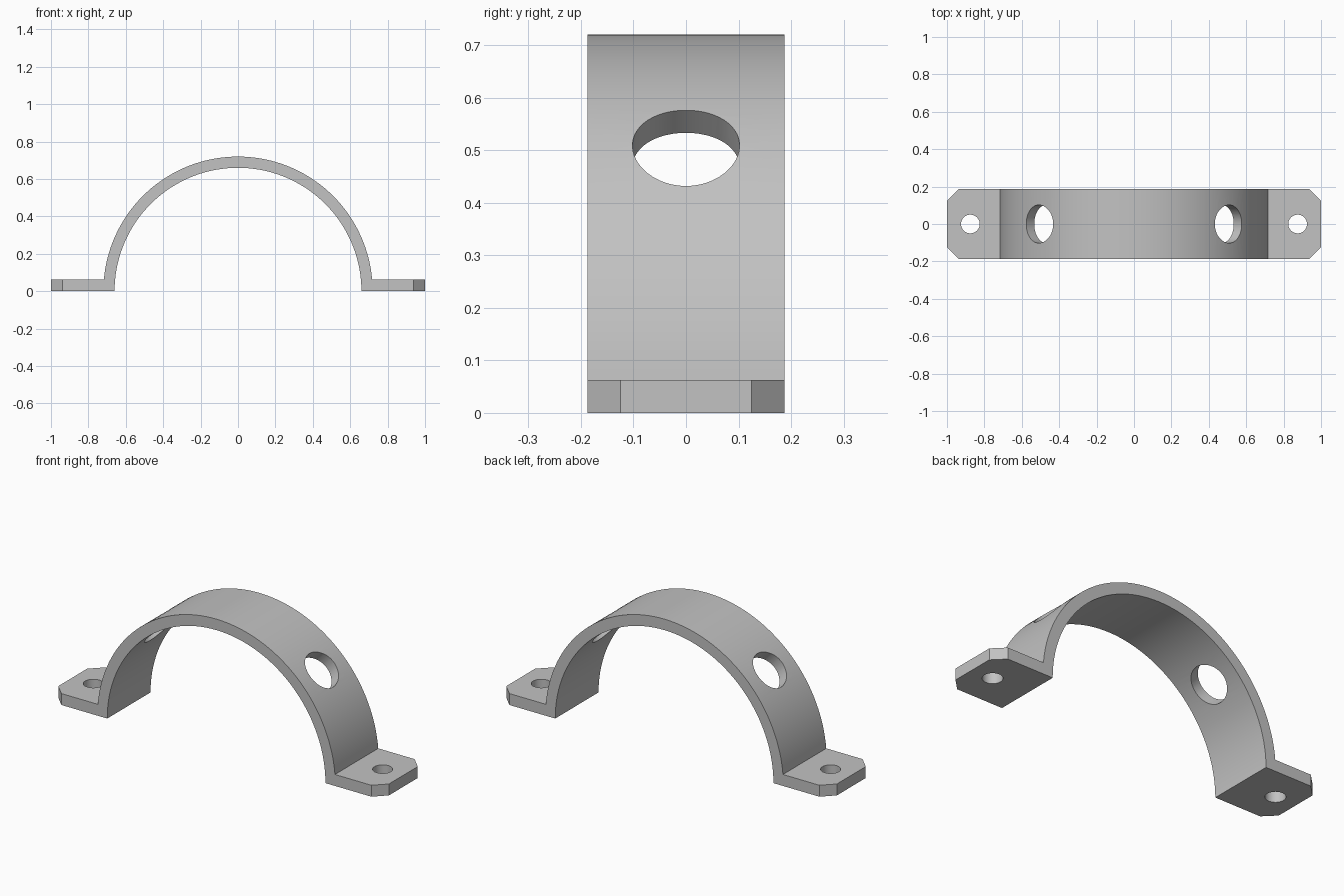
import bpy, bmesh, math
from mathutils import Matrix, Vector

if "Cube" in bpy.data.objects:
    bpy.data.objects.remove(bpy.data.objects["Cube"])

R_OUT, R_IN = 0.72, 0.66      # arch radii
HALF_W = 0.187                # half of the strap width
TAB_H, CHAMFER = 0.0625, 0.0625
SEGS = 72

metal = bpy.data.materials.new("grey metal")
metal.diffuse_color = (0.54, 0.54, 0.54, 1)
metal.use_nodes = True
metal.node_tree.nodes["Principled BSDF"].inputs["Base Color"].default_value = metal.diffuse_color


def arc(radius, a0, a1):
    return [(radius * math.cos(a0 + (a1 - a0) * i / SEGS),
             radius * math.sin(a0 + (a1 - a0) * i / SEGS)) for i in range(SEGS + 1)]


def new_object(name, bm):
    mesh = bpy.data.meshes.new(name)
    bm.to_mesh(mesh)
    bm.free()
    ob = bpy.data.objects.new(name, mesh)
    bpy.context.collection.objects.link(ob)
    return ob


def hole_cutter(name, radius, center, tilt):
    bm = bmesh.new()
    bmesh.ops.create_cone(bm, cap_ends=True, segments=48, radius1=radius, radius2=radius,
                          depth=0.3, matrix=Matrix.Translation(center) @ Matrix.Rotation(tilt, 4, 'Y'))
    ob = new_object(name, bm)
    ob.hide_render = True
    return ob


# Strap side profile: outer arch, left tab, inner arch, right tab
a = math.asin(TAB_H / R_OUT)
profile = (arc(R_OUT, a, math.pi - a) + [(-1, TAB_H), (-1, 0)]
           + arc(R_IN, math.pi, 0) + [(1, 0), (1, TAB_H)])
bm = bmesh.new()
face = bm.faces.new([bm.verts.new((x, -HALF_W, z)) for x, z in profile])
ext = bmesh.ops.extrude_face_region(bm, geom=[face])
bmesh.ops.translate(bm, vec=(0, 2 * HALF_W, 0),
                    verts=[g for g in ext["geom"] if isinstance(g, bmesh.types.BMVert)])

# Chamfered outer corners of the tabs
corners = [e for e in bm.edges if all(abs(v.co.x) > 0.99 for v in e.verts)
           and abs(e.verts[0].co.y - e.verts[1].co.y) < 1e-4]
bmesh.ops.bevel(bm, geom=corners, offset=CHAMFER, offset_type='OFFSET', segments=1,
                profile=0.5, affect='EDGES')
bmesh.ops.recalc_face_normals(bm, faces=bm.faces)
strap = new_object("strap_clamp", bm)
strap.data.materials.append(metal)

# Screw holes in the tabs and larger radial holes in the arch, mirrored
cutters = []
mid = (R_OUT + R_IN) / 2 * math.sqrt(0.5)
for s in (-1, 1):
    cutters.append(hole_cutter("screw_hole_cutter", 0.05, Vector((s * 0.875, 0, TAB_H / 2)), 0))
    cutters.append(hole_cutter("arch_hole_cutter", 0.102, Vector((s * mid, 0, mid)), s * math.pi / 4))
for c in cutters:
    c.data.materials.append(metal)
    mod = strap.modifiers.new("hole", 'BOOLEAN')
    mod.operation, mod.solver, mod.object = 'DIFFERENCE', 'EXACT', c

# Apply the cuts, drop the cutters, smooth the curved surfaces
bpy.context.view_layer.objects.active = strap
strap.select_set(True)
for mod in list(strap.modifiers):
    bpy.ops.object.modifier_apply(modifier=mod.name)
for c in cutters:
    bpy.data.objects.remove(c)
bpy.ops.object.shade_smooth_by_angle(angle=math.radians(30))
